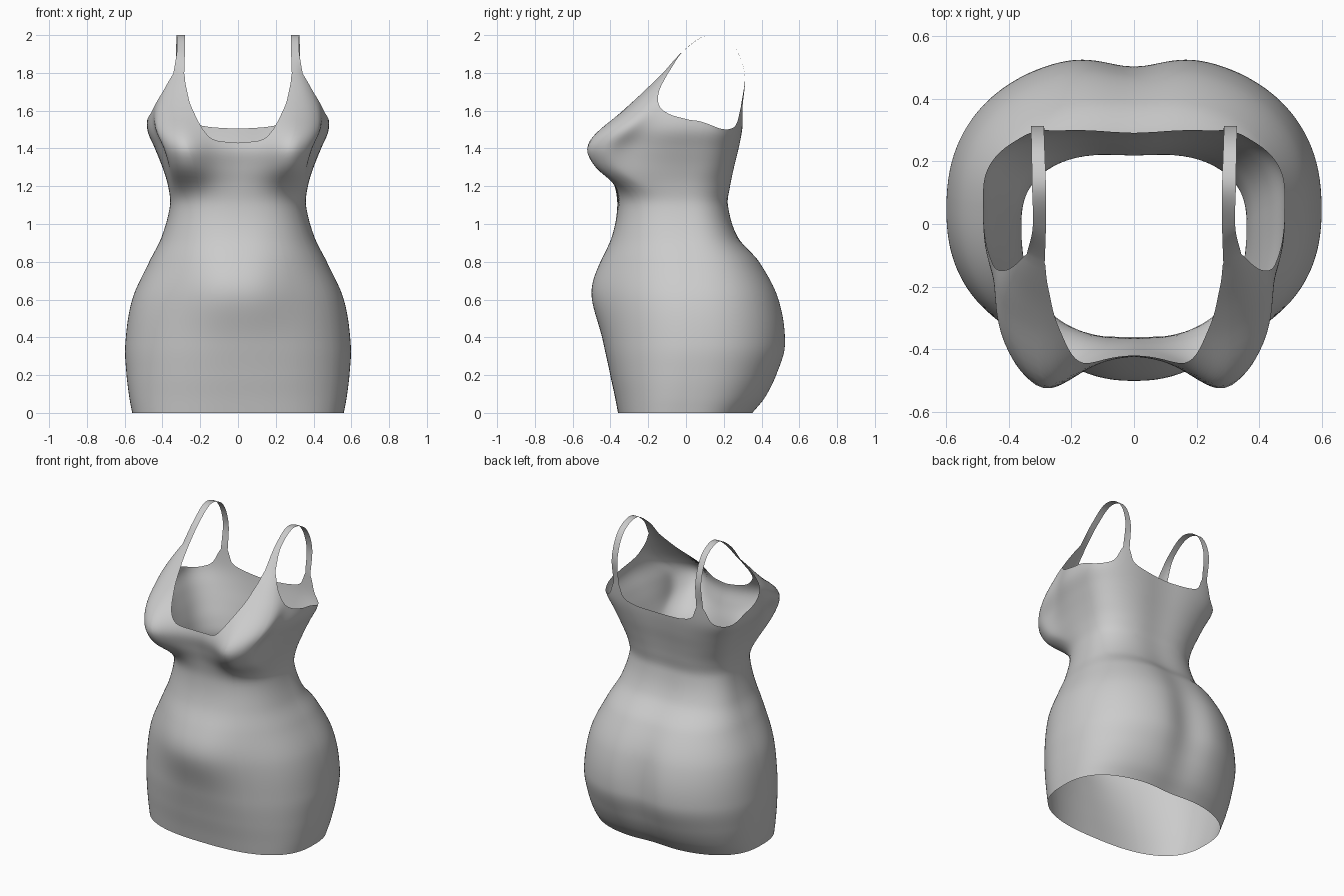
import bpy, bmesh, math
from mathutils import Vector

if "Cube" in bpy.data.objects:
    bpy.data.objects.remove(bpy.data.objects["Cube"])

ROWS, STEPS, STRAP_STEPS = 72, 6, 40

# Body sections: height, half width, front y, back y, side y, roundness
LEVELS = [
    (0.0, .56, -.36, .36, 0, 2.6), (.08, .575, -.375, .428, .01, 2.5),
    (.2, .59, -.40, .492, .03, 2.4), (.36, .597, -.425, .543, .05, 2.3),
    (.6, .56, -.43, .508, .05, 2.3), (.8, .47, -.40, .40, .04, 2.4),
    (.93, .405, -.375, .285, .02, 2.5), (1.1, .36, -.362, .232, 0, 2.5),
    (1.2, .37, -.375, .243, 0, 2.6), (1.3, .40, -.4, .262, .02, 2.8),
    (1.4, .44, -.42, .285, .03, 3), (1.5, .48, -.39, .302, .05, 3.3),
    (1.6, .47, -.32, .31, .07, 3.6), (1.7, .42, -.23, .312, .08, 4.5),
    (1.8, .365, -.13, .315, .1, 6)]

# Upper rim from front centre to back centre: angle, height
RIM = [(0, 1.43), (9, 1.455), (13.5, 1.53), (19, 1.64), (22.5, 1.72), (28, 1.795),
       (54, 1.795), (63, 1.7), (72, 1.625), (80, 1.585), (87, 1.56), (93, 1.535),
       (110, 1.505), (128, 1.505), (140, 1.535), (148, 1.62), (156, 1.62),
       (160, 1.55), (168, 1.52), (180, 1.505)]
FRONT_STRAP, BACK_STRAP = 5, 15

# Strap centre line over the shoulder: point and half width
STRAP = [((.302, -.01, 1.92), .021), ((.303, .12, 2.0), .022),
         ((.306, .245, 1.95), .021), ((.308, .31, 1.8), .021)]


def smooth(points, i, t):
    """Cubic through neighbouring rows, keyed on their first value."""
    p, q = points[i], points[i + 1]
    h = q[0] - p[0]
    before, after = points[max(i - 1, 0)], points[min(i + 2, len(points) - 1)]
    out = []
    for k in range(1, len(p)):
        m0 = (q[k] - before[k]) / (q[0] - before[0]) * h
        m1 = (after[k] - p[k]) / (after[0] - p[0]) * h
        d = q[k] - p[k]
        out.append(p[k] + t * (m0 + t * (3 * d - 2 * m0 - m1 + t * (m0 + m1 - 2 * d))))
    return out


def bump(value, centre, size, power=2):
    return math.exp(-abs((value - centre) / size) ** power)


def surface(angle, z):
    i = max(k for k in range(len(LEVELS) - 1) if LEVELS[k][0] <= z)
    t = (z - LEVELS[i][0]) / (LEVELS[i + 1][0] - LEVELS[i][0])
    width, front, back, side, power = smooth(LEVELS, i, t)
    s, c = max(math.sin(angle), 0), math.cos(angle)
    x = width * s ** (2 / power)
    reach = abs(c) ** (2 / power)
    if c > 0:
        y = side + (front - side) * reach
        fade = math.sin(min(1, c * 2.2) * math.pi / 2)
        # Bust and belly, then the hollow beside the bust
        bust = bump(z, 1.37, .16, 3) if z < 1.37 else bump(z, 1.37, .18)
        across = bump(x, .32, .16) if x < .32 else bump(x, .32, .2, 3)
        y -= fade * .16 * bust * across
        y -= fade * .075 * bump(z, .67, .22) * bump(x, 0, .28, 2.5)
        x -= .045 * fade * bump(c, .25, .2) * bump(z, 1.43, .15)
    else:
        y = side + (back - side) * reach
        y -= reach * bump(x, 0, .13) * (.012 + .03 * bump(z, .42, .3))
    return Vector((x, y, z))


bm = bmesh.new()

# Body shell: one column of points under each rim sample
samples = []
for i in range(len(RIM) - 1):
    a, b = RIM[i], RIM[i + 1]
    for k in range(STEPS):
        t = k / STEPS
        samples.append((a[0] + (b[0] - a[0]) * t, smooth(RIM, i, t)[0]))
samples.append(RIM[-1])
columns = [[bm.verts.new(surface(math.radians(deg), min(top, 1.8) * r / ROWS))
            for r in range(ROWS + 1)] for deg, top in samples]


def skin(strips):
    for a, b in zip(strips, strips[1:]):
        for r in range(len(a) - 1):
            bm.faces.new((a[r], b[r], b[r + 1], a[r + 1]))


skin(columns)

# Shoulder strap: ribbon joining the front and back points of the rim
strips = []
for k in range(STEPS + 1):
    start = columns[FRONT_STRAP * STEPS + k][-1]
    end = columns[(BACK_STRAP + 1) * STEPS - k][-1]
    across = 2 * k / STEPS - 1
    path = [start.co] + [Vector(p) + Vector((w * across, 0, 0)) for p, w in STRAP] + [end.co]
    length, keyed = 0, []
    for n, p in enumerate(path):
        length += (p - path[n - 1]).length if n else 0
        keyed.append((length, *p))
    strip = [start]
    per = STRAP_STEPS // (len(path) - 1)
    for n in range(len(path) - 1):
        for j in range(per):
            if n or j:
                strip.append(bm.verts.new(smooth(keyed, n, j / per)))
    strips.append(strip + [end])
skin(strips)

bmesh.ops.recalc_face_normals(bm, faces=bm.faces)
if sum(f.normal.y * f.calc_center_median().y for f in bm.faces) < 0:
    bmesh.ops.reverse_faces(bm, faces=bm.faces)
mesh = bpy.data.meshes.new("dress")
bm.to_mesh(mesh)
bm.free()
dress = bpy.data.objects.new("dress", mesh)
bpy.context.collection.objects.link(dress)

# Plain grey cloth
cloth = bpy.data.materials.new("grey_cloth")
cloth.use_nodes = True
cloth.diffuse_color = (.6, .6, .6, 1)
cloth.node_tree.nodes["Principled BSDF"].inputs["Base Color"].default_value = (.6, .6, .6, 1)
mesh.materials.append(cloth)

# Second half and smooth shading
mirror = dress.modifiers.new("mirror", 'MIRROR')
mirror.use_clip = True
mirror.merge_threshold = .0005
for face in mesh.polygons:
    face.use_smooth = True
